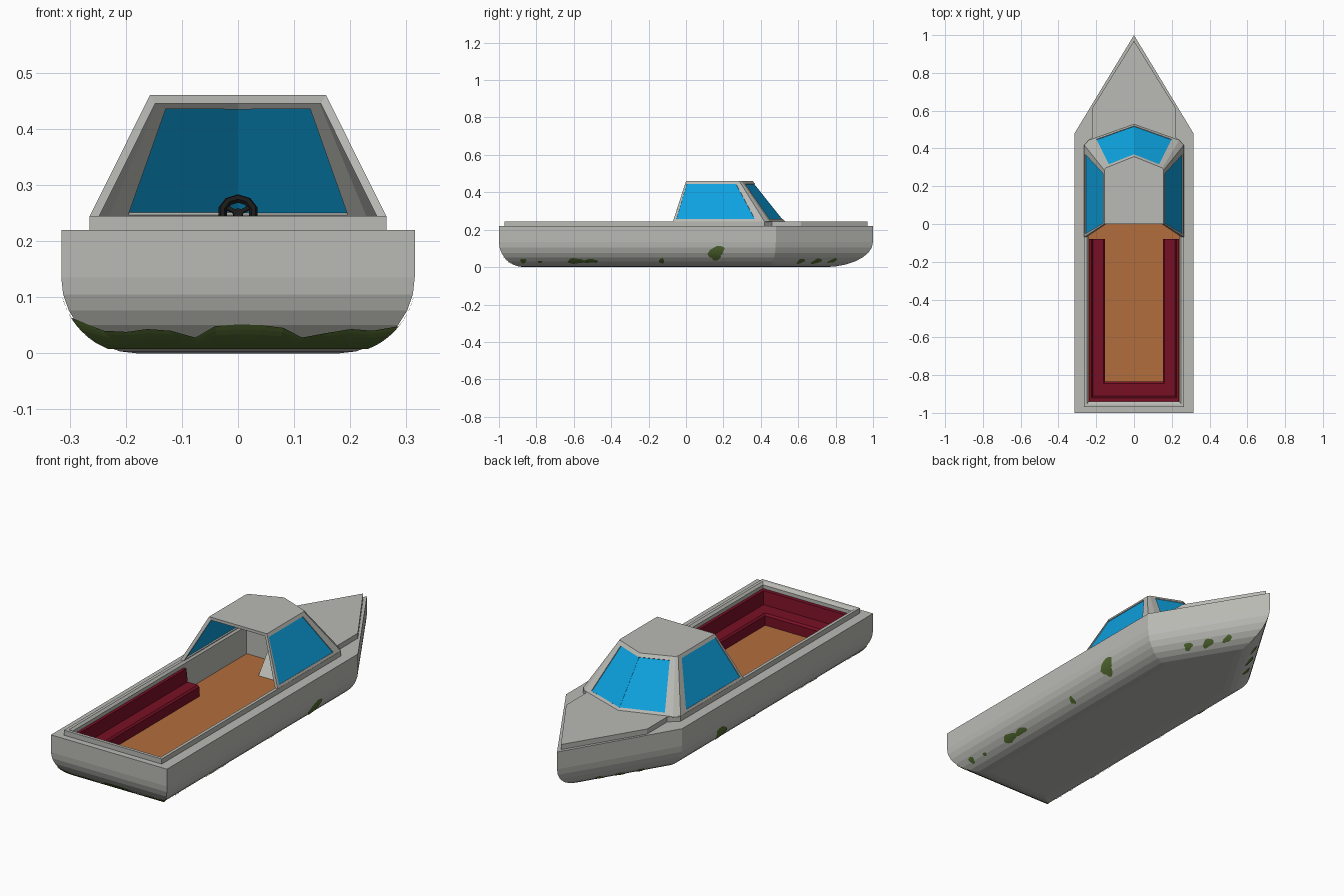
import bpy, bmesh, math
from mathutils import Vector, Matrix

if "Cube" in bpy.data.objects:
    bpy.data.objects.remove(bpy.data.objects["Cube"])


def material(name, rgb):
    m = bpy.data.materials.new(name)
    m.diffuse_color = (*rgb, 1)
    m.use_nodes = True
    m.node_tree.nodes["Principled BSDF"].inputs["Base Color"].default_value = m.diffuse_color
    return m


GREY = material("hull grey", (0.49, 0.49, 0.46))
BLUE = material("window blue", (0.004, 0.36, 0.74))
RED = material("seat red", (0.19, 0.005, 0.018))
WOOD = material("deck orange", (0.45, 0.155, 0.046))
MOSS = material("algae green", (0.085, 0.145, 0.03))
BLACK = material("wheel black", (0.01, 0.01, 0.01))


def finish(bm, name, *mats):
    bmesh.ops.remove_doubles(bm, verts=bm.verts, dist=1e-5)
    me = bpy.data.meshes.new(name)
    bm.to_mesh(me)
    bm.free()
    for m in mats:
        me.materials.append(m)
    ob = bpy.data.objects.new(name, me)
    bpy.context.collection.objects.link(ob)
    return ob


def loft(bm, loops, closed=True):
    """Skin a list of equal-length point loops; returns the vertex rings."""
    rings = [[bm.verts.new(p) for p in lp] for lp in loops]
    for a, b in zip(rings, rings[1:]):
        n = len(a)
        for i in range(n if closed else n - 1):
            j = (i + 1) % n
            bm.faces.new((a[i], a[j], b[j], b[i]))
    return rings


def mirrored(half, z):
    """Half outline from right stern to the centre line -> full outline."""
    pts = [(x, y, z) for x, y in half]
    return pts + [(-x, y, z) for x, y in reversed(half) if x > 0]


# ---- hull: outline offset inwards along a quarter-round bilge ----
W, R = 0.315, 0.135
NX, NY = 0.855, 0.518      # normal of the bow sides


def outline(d):
    return [(W - d, -1 + d), (W - d, 0.48 - 0.28 * d), (0, 1 - d / NY)]


SEG = 7
loops = []
for i in range(SEG + 1):
    a = math.pi / 2 * i / SEG
    loops.append(mirrored(outline(R * (1 - math.sin(a))), R * (1 - math.cos(a))))
loops.append(mirrored(outline(0), 0.22))
well = [(0.24, -0.94), (0.24, 0.41), (0, 0.41)]
loops += [mirrored(well, 0.22), mirrored(well, 0.10)]
bm = bmesh.new()
rings = loft(bm, loops)
bm.faces.new(rings[0][::-1])
floor = bm.faces.new(rings[-1])
floor.material_index = 1
finish(bm, "hull", GREY, WOOD)

# ---- raised coaming and foredeck plate ----
outer = [(0.265, -0.97), (0.265, 0.42), (0.22, 0.46), (0.22, 0.615), (0, 0.97)]
lip = [(0.25, -0.955), (0.25, 0.42), (0.2, 0.42), (0.1, 0.42), (0, 0.42)]
inner = [(0.24, -0.94), (0.24, 0.41), (0.2, 0.41), (0.1, 0.41), (0, 0.41)]
bm = bmesh.new()
loft(bm, [mirrored(outer, 0.215), mirrored(outer, 0.245), mirrored(lip, 0.245),
          mirrored(inner, 0.235), mirrored(inner, 0.215)])
finish(bm, "coaming", GREY)

# ---- U-shaped bench with backrest ----
profile = [(0, 0.1), (0, 0.218), (0.015, 0.218), (0.022, 0.155),
           (0.077, 0.155), (0.085, 0.147), (0.085, 0.1)]
bm = bmesh.new()
rings = loft(bm, [mirrored([(0.239 - w, -0.08), (0.239 - w, -0.939 + 1.24 * w)], z)
                  for w, z in profile], closed=False)
for k in (0, -1):
    bm.faces.new([r[k] for r in rings])
bmesh.ops.recalc_face_normals(bm, faces=bm.faces)
finish(bm, "bench_seat", RED)

# ---- cabin: window frames, glass and roof ----
base = mirrored([(0.265, -0.07), (0.265, 0.42), (0.24, 0.445), (0, 0.53)], 0.243)
top = mirrored([(0.157, 0), (0.157, 0.285), (0.15, 0.297), (0, 0.357)], 0.46)
# window span along each wall (None = solid corner post)
spans = [(0.03, 0.91), None, (0.15, 1), (0, 0.85), None, (0.09, 0.97)]
frame, glass = bmesh.new(), bmesh.new()


def face(bm, pts):
    return bm.faces.new([bm.verts.new(p) for p in pts])


for i, span in enumerate(spans):
    a, b, c, d = (Vector(p) for p in (base[i], base[i + 1], top[i + 1], top[i]))
    if span is None:
        face(frame, (a, b, c, d))
        continue
    u0, u1 = span
    p, q, r, s = (a.lerp(b, u).lerp(d.lerp(c, u), v)
                  for u, v in ((u0, 0.06), (u1, 0.06), (u1, 0.93), (u0, 0.93)))
    face(frame, (a, b, q, p))
    face(frame, (s, r, c, d))
    if u0 > 0:
        face(frame, (a, p, s, d))
    if u1 < 1:
        face(frame, (q, b, c, r))
    inward = -(b - a).cross(d - a).normalized() * 0.004
    face(glass, [v + inward for v in (p, q, r, s)])
face(frame, top)
for bm, name, mat, t in ((frame, "cabin_frame", GREY, 0.015),
                         (glass, "cabin_windows", BLUE, 0.005)):
    ob = finish(bm, name, mat)
    mod = ob.modifiers.new("thickness", 'SOLIDIFY')
    mod.thickness, mod.offset, mod.use_even_offset = t, -1, True

# ---- helm console ----
side = [(0.25, 0.1), (0.33, 0.205), (0.41, 0.23), (0.41, 0.1)]
bm = bmesh.new()
rings = loft(bm, [[(x, y, z) for y, z in side] for x in (-0.064, 0.064)])
for r in rings:
    bm.faces.new(r)
bmesh.ops.recalc_face_normals(bm, faces=bm.faces)
finish(bm, "helm_console", GREY)

# ---- steering wheel: rim, spokes, hub and column ----
bm = bmesh.new()
N, M = 10, 6
rim = []
for i in range(N):
    a = 2 * math.pi * (i + 0.5) / N
    rim.append([((0.029 + 0.008 * math.cos(b)) * math.cos(a),
                 (0.029 + 0.008 * math.cos(b)) * math.sin(a), 0.008 * math.sin(b))
                for b in (2 * math.pi * k / M for k in range(M))])
loft(bm, rim + rim[:1])
for ang in (30, 150, 270):
    bmesh.ops.create_cube(bm, size=1, matrix=Matrix.Rotation(math.radians(ang), 4, 'Z')
                          @ Matrix.Translation((0.015, 0, 0)) @ Matrix.Diagonal((0.03, 0.007, 0.006, 1)))
bmesh.ops.create_cone(bm, cap_ends=True, segments=8, radius1=0.009, radius2=0.009,
                      depth=0.07, matrix=Matrix.Translation((0, 0, -0.031)))
bmesh.ops.recalc_face_normals(bm, faces=bm.faces)
wheel = finish(bm, "steering_wheel", BLACK)
wheel.location = (0, 0.31, 0.249)
wheel.rotation_euler = (math.radians(68), 0, 0)


# ---- algae patches: thin skins following the bilge curve ----
def skin(part, s, z, out=0.0025):
    """Point on the hull skin: s = y on the sides, x fraction at stern, 0..1 on bow."""
    z = max(z, 0.002)
    d = R - math.sqrt(R * R - max(R - z, 0) ** 2)
    d, z = d - out * (R - d) / R, z - out * max(R - z, 0) / R
    (x0, y0), (x1, y1), (x2, y2) = outline(d)
    if part == "stern":
        return (s * x0, y0, z)
    if part == "side":
        return (x0, s, z)
    return (x1 + (x2 - x1) * s, y1 + (y2 - y1) * s, z)


tops = [0.065, 0.042, 0.04, 0.045, 0.042, 0.03, 0.05, 0.053, 0.052, 0.047,
        0.03, 0.038, 0.045, 0.042, 0.05]
bm = bmesh.new()
n = len(tops) - 1
loft(bm, [[skin("stern", 2 * i / n - 1, 0.01 + (t - 0.01) * k / 5)
           for i, t in enumerate(tops)] for k in range(6)], closed=False)
finish(bm, "stern_algae", MOSS)

# part, position along it, height, half length, half height
blobs = [("side", -0.87, 0.035, 0.016, 0.012), ("side", -0.78, 0.03, 0.012, 0.006),
         ("side", -0.59, 0.034, 0.045, 0.014), ("side", -0.51, 0.034, 0.04, 0.01),
         ("side", -0.13, 0.035, 0.014, 0.014), ("side", 0.155, 0.072, 0.035, 0.034),
         ("side", 0.175, 0.09, 0.03, 0.026), ("bow", 0.33, 0.033, 0.04, 0.013),
         ("bow", 0.52, 0.033, 0.05, 0.014), ("bow", 0.7, 0.036, 0.04, 0.012)]
for sx, label in ((1, "right"), (-1, "left")):
    bm = bmesh.new()
    for k, (part, s, z, rs, rz) in enumerate(blobs):
        rings = []
        for f in (1, 0.66, 0.33, 0.01):
            ring = []
            for i in range(14):
                a = 2 * math.pi * i / 14
                w = f * (1 + 0.13 * math.sin(3 * a + k) + 0.08 * math.sin(5 * a + 2 * k))
                x, y, zz = skin(part, s + rs * w * math.cos(a), z + rz * w * math.sin(a))
                ring.append((sx * x, y, zz))
            rings.append(ring[::sx])
        centre = loft(bm, rings)[-1]
        bm.faces.new(centre)
    finish(bm, label + "_algae", MOSS)
